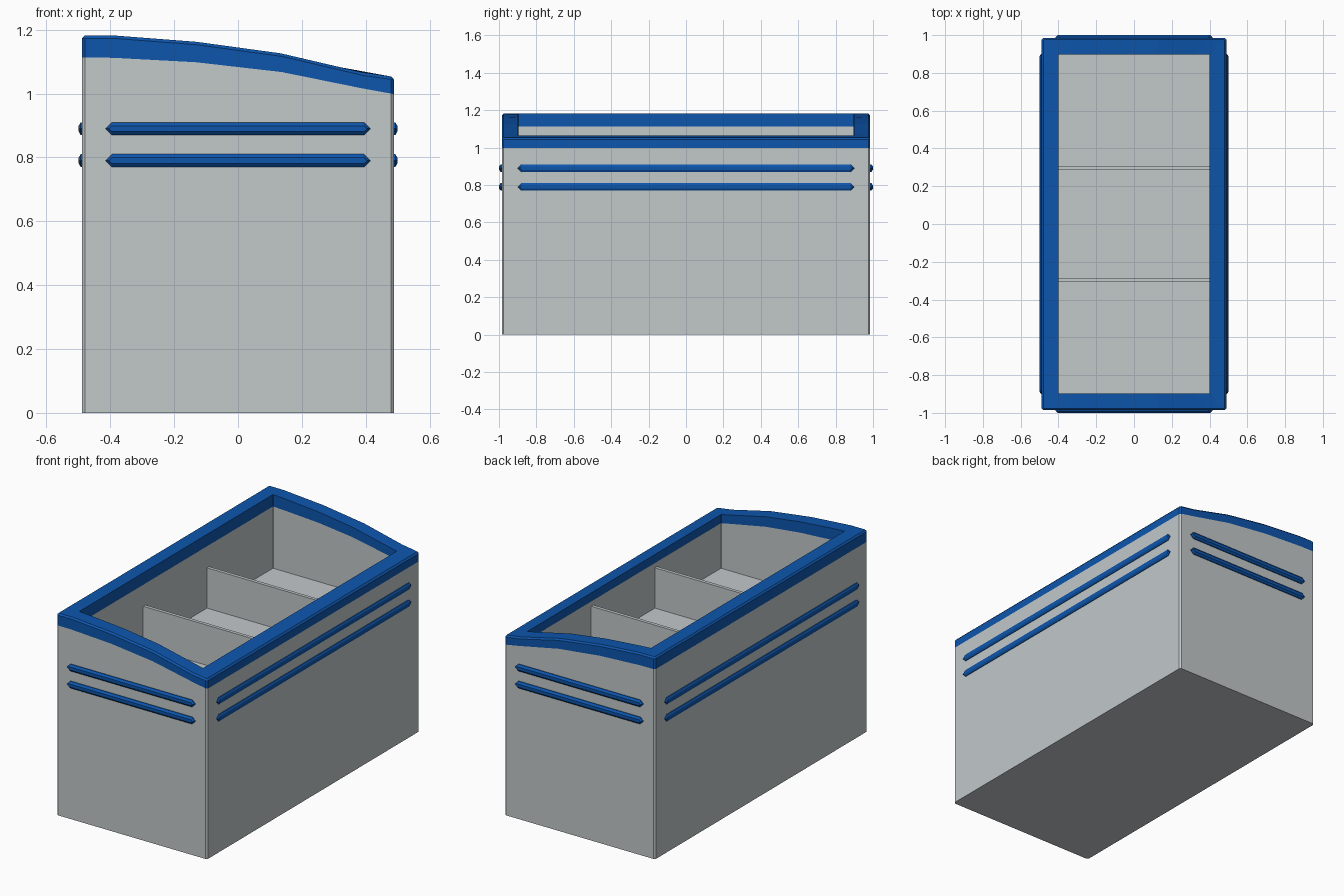
import bpy, bmesh
from mathutils import Vector, Matrix
import math

if "Cube" in bpy.data.objects:
    bpy.data.objects.remove(bpy.data.objects["Cube"])


def material(name, rgb):
    m = bpy.data.materials.new(name)
    m.diffuse_color = (*rgb, 1)
    m.use_nodes = True
    m.node_tree.nodes["Principled BSDF"].inputs["Base Color"].default_value = m.diffuse_color
    return m


GREY = material("light grey", (0.54, 0.58, 0.59))
BLUE = material("blue", (0.004, 0.092, 0.42))
HX, HY = 0.489, 0.985          # half width and half length of the bin
FLOOR, DIVIDER_TOP = 0.75, 0.986


def make_object(name, bm, mats):
    bmesh.ops.recalc_face_normals(bm, faces=bm.faces)
    me = bpy.data.meshes.new(name)
    bm.to_mesh(me)
    bm.free()
    for m in mats:
        me.materials.append(m)
    ob = bpy.data.objects.new(name, me)
    bpy.context.collection.objects.link(ob)
    return ob


def curve(table):
    """Height as a piecewise linear function of x."""
    def f(x):
        for (x0, z0), (x1, z1) in zip(table, table[1:]):
            if x <= x1 or (x1, z1) == table[-1]:
                return z0 + (z1 - z0) * (x - x0) / (x1 - x0)
    return f


rim_top = curve([(-0.49, 1.182), (-0.39, 1.182), (-0.13, 1.162),
                 (0.14, 1.125), (0.39, 1.066), (0.49, 1.052)])
rim_low = curve([(-0.49, 1.113), (-0.39, 1.112), (-0.13, 1.098),
                 (0.14, 1.067), (0.39, 1.016), (0.49, 0.998)])


def ring(bm, inset, chamfer, height):
    """Rectangular loop with small chamfered corners following a height curve."""
    hx, hy = HX - inset, HY - inset
    side = [-hx + chamfer] + [u * hx for u in (-0.8, -0.27, 0.28, 0.8)] + [hx - chamfer]
    pts = [(x, -hy) for x in side]
    pts += [(hx, -hy + chamfer), (hx, hy - chamfer)]
    pts += [(x, hy) for x in reversed(side)]
    pts += [(-hx, hy - chamfer), (-hx, -hy + chamfer)]
    return [bm.verts.new((x, y, height(x))) for x, y in pts]


# Bin shell: outside wall, blue curved rim, inside wall, raised floor
bm = bmesh.new()
profile = [(0, 0.010, lambda x: 0.0, 0),
           (0, 0.010, rim_low, 0),
           (0, 0.010, lambda x: rim_top(x) - 0.009, 1),
           (0.009, 0.006, rim_top, 1),
           (0.088, 0.002, rim_top, 1),
           (0.088, 0.002, rim_low, 1),
           (0.088, 0.002, lambda x: FLOOR, 0)]
rings = [ring(bm, i, c, h) for i, c, h, _ in profile]
for k in range(1, len(rings)):
    a, b = rings[k - 1], rings[k]
    for i in range(len(a)):
        j = (i + 1) % len(a)
        bm.faces.new((a[i], a[j], b[j], b[i])).material_index = profile[k][3]
bm.faces.new(rings[0])
bm.faces.new(rings[-1])
make_object("bin_shell", bm, [GREY, BLUE])

# Two dividers across the compartment
for name, y in (("front_divider", -0.295), ("back_divider", 0.295)):
    bm = bmesh.new()
    h = DIVIDER_TOP - FLOOR + 0.02
    bmesh.ops.create_cube(bm, size=1, matrix=Matrix.Translation((0, y, DIVIDER_TOP - h / 2))
                          @ Matrix.Diagonal((2 * (HX - 0.088) + 0.01, 0.02, h, 1)))
    make_object(name, bm, [GREY])


def trim_bar(name, half_len, offset, depth, z, angle):
    """Raised strip with pointed ends, facing -y before rotation."""
    bm = bmesh.new()
    loops = []
    for out, inset in ((-0.01, 0), (depth * 0.35, 0), (depth, 0.011)):
        L, r = half_len - inset, 0.02 - inset
        pts = [(-L, 0), (-L + r, -r), (L - r, -r), (L, 0), (L - r, r), (-L + r, r)]
        loops.append([bm.verts.new((x, -offset - out, z + v)) for x, v in pts])
    for a, b in zip(loops, loops[1:]):
        for i in range(6):
            j = (i + 1) % 6
            bm.faces.new((a[i], a[j], b[j], b[i]))
    bm.faces.new(loops[0])
    bm.faces.new(loops[-1])
    bm.transform(Matrix.Rotation(angle, 4, 'Z'))
    make_object(name, bm, [BLUE])


# Pairs of trim bars on all four walls
for level, z in (("lower", 0.79), ("upper", 0.89)):
    for wall, half_len, off, depth, deg in (("front", 0.415, HY, 0.015, 0),
                                            ("right", 0.90, HX, 0.010, 90),
                                            ("back", 0.415, HY, 0.015, 180),
                                            ("left", 0.90, HX, 0.010, 270)):
        trim_bar(f"{wall}_{level}_trim_bar", half_len, off, depth, z, math.radians(deg))
